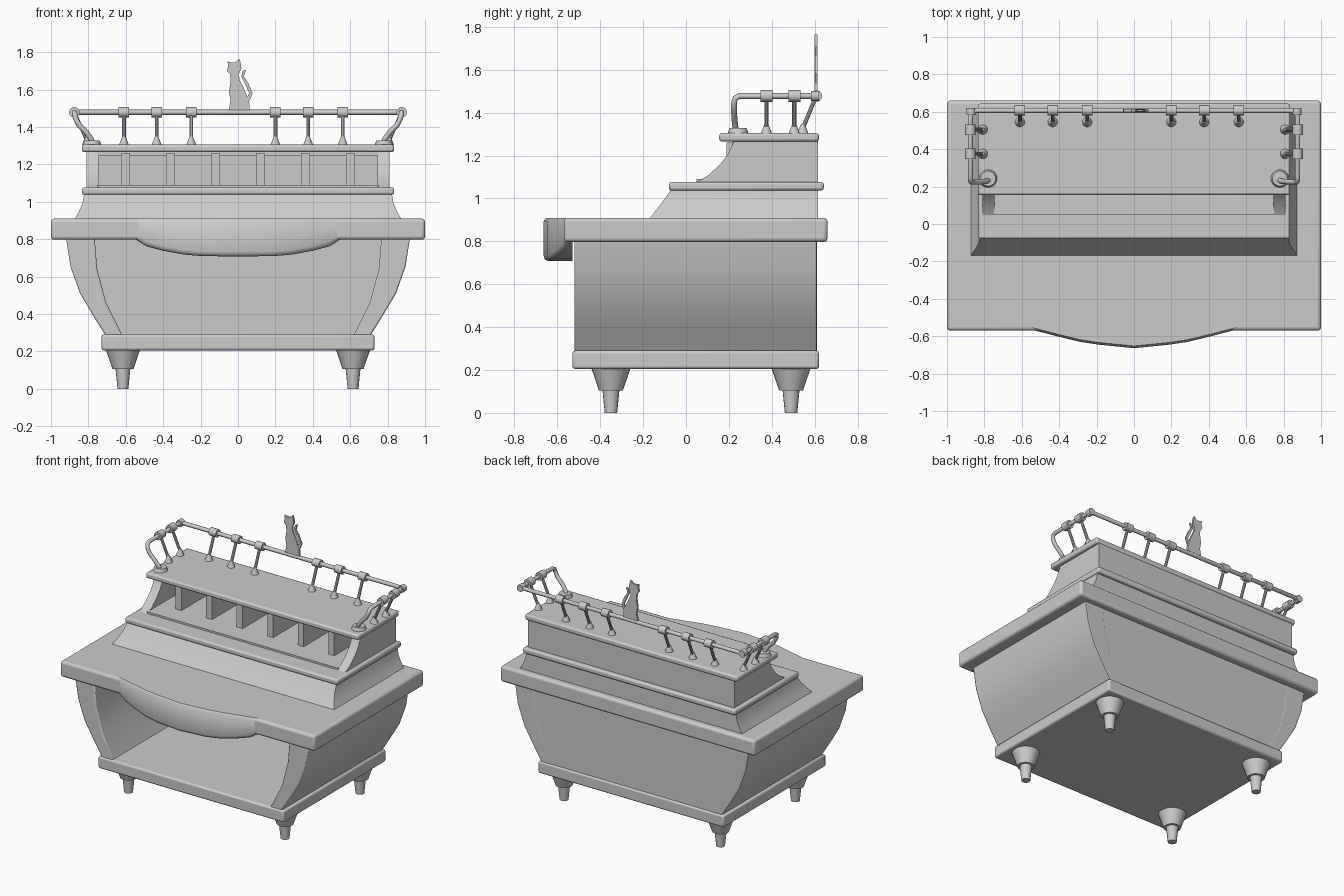
import bpy, bmesh, math
from mathutils import Vector

if "Cube" in bpy.data.objects:
    bpy.data.objects.remove(bpy.data.objects["Cube"])


def finish(name, bm, bevel=0, segs=2, angle=35):
    bmesh.ops.recalc_face_normals(bm, faces=bm.faces[:])
    me = bpy.data.meshes.new(name)
    bm.to_mesh(me)
    bm.free()
    ob = bpy.data.objects.new(name, me)
    bpy.context.collection.objects.link(ob)
    bpy.ops.object.select_all(action='DESELECT')
    ob.select_set(True)
    bpy.context.view_layer.objects.active = ob
    bpy.ops.object.shade_smooth_by_angle(angle=math.radians(angle))
    if bevel:
        m = ob.modifiers.new("bevel", 'BEVEL')
        m.width, m.segments, m.limit_method = bevel, segs, 'ANGLE'
        m.angle_limit = math.radians(40)
    return ob


def loft(name, rings, bevel=0, segs=2, angle=35):
    """Skin a list of equal-length closed rings and cap both ends."""
    bm = bmesh.new()
    vs = [[bm.verts.new(p) for p in r] for r in rings]
    n = len(rings[0])
    for a, b in zip(vs, vs[1:]):
        for i in range(n):
            j = (i + 1) % n
            bm.faces.new((a[i], a[j], b[j], b[i]))
    bm.faces.new(vs[0])
    bm.faces.new(vs[-1][::-1])
    return finish(name, bm, bevel, segs, angle)


def rect(x, y0, y1, z):
    return [(-x, y0, z), (x, y0, z), (x, y1, z), (-x, y1, z)]


def slab(name, x, y0, y1, z0, z1, bevel=0.012, segs=2):
    return loft(name, [rect(x, y0, y1, z0), rect(x, y0, y1, z1)], bevel, segs)


def prism_y(name, pts, y0, y1, bevel=0):
    return loft(name, [[(x, y, z) for x, z in pts] for y in (y0, y1)], bevel)


def prism_x(name, pts, x0, x1):
    return loft(name, [[(x, y, z) for y, z in pts] for x in (x0, x1)])


def rod(name, a, b, r1, r2, n=14):
    """Round bar or cone between two points."""
    a, b = Vector(a), Vector(b)
    d = b - a
    q = d.to_track_quat('Z', 'Y')
    rings = []
    for c, r in ((a, r1), (b, r2)):
        rings.append([c + q @ Vector((r * math.cos(t), r * math.sin(t), 0))
                      for t in (2 * math.pi * i / n for i in range(n))])
    return loft(name, rings)


def tube(name, pts, r):
    cu = bpy.data.curves.new(name, 'CURVE')
    cu.dimensions = '3D'
    cu.bevel_depth, cu.bevel_resolution, cu.use_fill_caps = r, 3, True
    sp = cu.splines.new('POLY')
    sp.points.add(len(pts) - 1)
    for p, co in zip(sp.points, pts):
        p.co = (*co, 1)
    ob = bpy.data.objects.new(name, cu)
    bpy.context.collection.objects.link(ob)
    bpy.ops.object.select_all(action='DESELECT')
    ob.select_set(True)
    bpy.context.view_layer.objects.active = ob
    bpy.ops.object.convert(target='MESH')
    bpy.ops.object.shade_smooth_by_angle(angle=math.radians(50))


# Feet
for x in (-0.615, 0.615):
    for y in (-0.35, 0.49):
        rod("foot_cup", (x, y, 0.21), (x, y, 0.105), 0.092, 0.056, 20)
        rod("foot_tip", (x, y, 0.11), (x, y, 0), 0.04, 0.029, 16)

# Base, bowed cabinet sides and back
slab("base_board", 0.73, -0.53, 0.62, 0.205, 0.29)
outer = [(0.705, 0.28), (0.78, 0.4), (0.845, 0.51), (0.895, 0.65), (0.92, 0.81)]
inner = [(0.767, 0.81), (0.753, 0.64), (0.705, 0.46), (0.615, 0.28)]
for s in (-1, 1):
    prism_y("cabinet_side", [(s * x, z) for x, z in outer + inner], -0.52, 0.61, 0.008)
prism_y("cabinet_back", outer + [(-x, z) for x, z in outer[::-1]], 0.57, 0.609)

# Main counter with bulging front apron
slab("counter", 1.0, -0.57, 0.66, 0.797, 0.91, 0.018, 3)
half = [(0.55, -0.565, 0.80), (0.49, -0.58, 0.762), (0.40, -0.603, 0.738),
        (0.29, -0.63, 0.718), (0.19, -0.645, 0.709), (0.0, -0.664, 0.708)]
prof = [(-x, y, z) for x, y, z in half] + half[-2::-1]
loft("counter_apron",
     [[(x, -0.53, z), (x, y + 0.022, z), (x, y + 0.006, z + 0.008), (x, y, z + 0.025),
       (x, y, 0.895), (x, y + 0.012, 0.91), (x, -0.53, 0.91)] for x, y, z in prof], angle=45)

# Flared skirt and ledge
loft("flared_skirt", [rect(x, y, 0.615, z) for x, y, z in
     ((0.878, -0.175, 0.90), (0.852, -0.14, 0.945), (0.832, -0.105, 0.99), (0.822, -0.068, 1.045))])
slab("ledge", 0.835, -0.08, 0.643, 1.037, 1.077)

# Pigeonhole unit
side = [(0.035, 1.07), (0.10, 1.105), (0.155, 1.155), (0.195, 1.205), (0.225, 1.27),
        (0.615, 1.27), (0.615, 1.07)]
for s in (-1, 1):
    prism_x("shelf_side", side, s * 0.745, s * 0.81)
slab("shelf_back", 0.80, 0.57, 0.614, 1.07, 1.27, 0)
slab("shelf_floor", 0.75, 0.05, 0.60, 1.07, 1.09, 0)
slab("shelf_top_rail", 0.75, 0.215, 0.60, 1.247, 1.27, 0)
for i in range(6):
    c = -0.6 + 0.24 * i
    prism_x("shelf_divider", [(0.19, 1.08), (0.19, 1.26), (0.59, 1.26), (0.59, 1.08)],
            c - 0.023, c + 0.023)
slab("top_board", 0.835, 0.155, 0.62, 1.265, 1.305)

# Gallery rail with end flanges
zr = 1.478
end = [(0.775, 0.235, 1.31), (0.785, 0.23, 1.335), (0.81, 0.226, 1.37), (0.85, 0.224, 1.41),
       (0.868, 0.224, 1.445), (0.873, 0.23, 1.468), (0.875, 0.25, zr), (0.875, 0.57, zr),
       (0.868, 0.595, zr), (0.845, 0.607, zr)]
tube("gallery_rail", end + [(-x, y, z) for x, y, z in end[::-1]], 0.014)
for s in (-1, 1):
    rod("rail_flange", (s * 0.78, 0.243, 1.3), (s * 0.78, 0.243, 1.328), 0.05, 0.04, 20)
    rod("corner_joint", (s * 0.872, 0.582, zr), (s * 0.872, 0.62, zr), 0.024, 0.024)


def post(foot, top, along):
    foot, top, along = Vector(foot), Vector(top), Vector(along)
    rod("post_foot", foot, foot + Vector((0, 0, 0.045)), 0.027, 0.009)
    rod("post_rod", foot + Vector((0, 0, 0.025)), top, 0.01, 0.01, 10)
    rod("post_collar", top - along, top + along, 0.028, 0.028)


for x in (-0.61, -0.435, -0.25, 0.2, 0.375, 0.56):
    post((x, 0.545, 1.303), (x, 0.607, zr), (0.028, 0, 0))
for s in (-1, 1):
    for y in (0.375, 0.505):
        post((s * 0.808, y, 1.303), (s * 0.875, y, zr), (0, 0.028, 0))

# Seated cat cut-out standing on the rail
cat = [(-0.05, 1.485), (0.062, 1.485), (0.06, 1.53), (0.045, 1.575), (0.025, 1.62),
       (0.008, 1.655), (0.005, 1.685), (0.018, 1.71), (0.016, 1.735), (0.008, 1.765),
       (-0.014, 1.745), (-0.034, 1.744), (-0.056, 1.75), (-0.052, 1.725), (-0.06, 1.7),
       (-0.042, 1.68), (-0.04, 1.64), (-0.048, 1.59), (-0.04, 1.54)]
prism_y("cat_figure", cat, 0.6, 0.614)
tail = [(0.045, 1.5), (0.078, 1.58), (0.055, 1.635), (0.032, 1.67), (0.042, 1.705), (0.026, 1.7),
        (0.018, 1.67), (0.04, 1.625), (0.06, 1.58), (0.035, 1.53)]
prism_y("cat_tail", tail, 0.601, 0.613)
